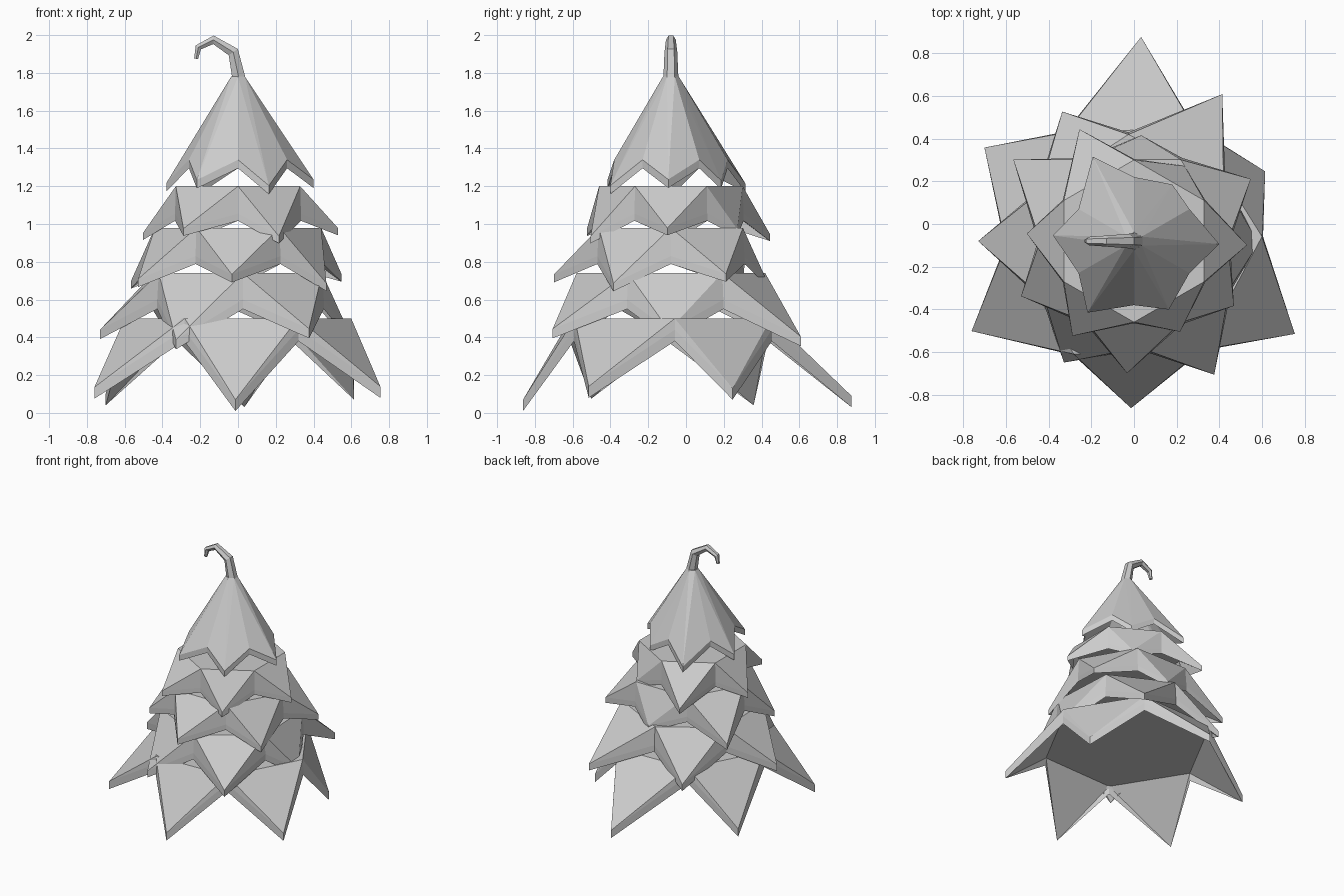
import bpy, bmesh
from math import cos, sin, radians

if "Cube" in bpy.data.objects:
    bpy.data.objects.remove(bpy.data.objects["Cube"])

CY = -0.08  # trunk axis is slightly towards the front
# shared branch pattern, anticlockwise: angle, reach factor, tip height offset
TIPS = [(-2, 1.0, .03), (56, .80, .02), (116, 1.10, -.02),
        (176, .95, -.01), (237, 1.0, .025), (297, .90, -.04)]


def polar(r, deg, z):
    a = radians(deg)
    return (r * cos(a), CY + r * sin(a), z)


def tier(name, rot, z_top, r_top, z_notch, r_notch, z_tip, reach, thick):
    """Six-pointed skirt with a flat top and hollow underside."""
    bm = bmesh.new()
    layers = []
    for dz in (0, -thick):
        ring, notch, tip = [], [], []
        for i, (ang, f, h) in enumerate(TIPS):
            a = -30 + 60 * i + rot
            ring.append(bm.verts.new(polar(r_top, a, z_top + dz)))
            notch.append(bm.verts.new(polar(r_notch, a, z_notch + dz)))
            tip.append(bm.verts.new(polar(reach * f, ang + rot,
                                          z_tip + h * reach / .87 + dz)))
        bm.faces.new(ring)
        for i in range(6):
            j = (i + 1) % 6
            bm.faces.new((ring[i], tip[i], ring[j]))
            bm.faces.new((ring[i], notch[i], tip[i]))
            bm.faces.new((ring[j], tip[i], notch[j]))
        layers.append([v for p in zip(notch, tip) for v in p])
    # rim joining the outer and inner skins
    top, low = layers
    for i in range(12):
        j = (i + 1) % 12
        bm.faces.new((top[i], low[i], low[j], top[j]))
    bmesh.ops.recalc_face_normals(bm, faces=bm.faces)
    me = bpy.data.meshes.new(name)
    bm.to_mesh(me)
    bm.free()
    ob = bpy.data.objects.new(name, me)
    bpy.context.collection.objects.link(ob)


# foliage, top to bottom
tier("crown_tier", 0, 1.78, .042, 1.34, .30, 1.222, .40, .045)
tier("upper_tier", 0, 1.20, .38, 1.055, .385, .96, .53, .038)
tier("middle_tier", 30, .98, .44, .83, .45, .715, .62, .042)
tier("lower_tier", -57, .74, .50, .60, .51, .42, .73, .05)
tier("bottom_tier", -28, .50, .60, .44, .605, .11, .87, .06)

# curled tip
cu = bpy.data.curves.new("curled_tip", 'CURVE')
cu.dimensions = '3D'
cu.bevel_depth = .04
cu.bevel_resolution = 1
cu.use_fill_caps = True
path = [(.005, 1.77, 1.0), (-.025, 1.91, .85), (-.13, 1.975, .65),
        (-.21, 1.935, .5), (-.222, 1.875, .3)]
sp = cu.splines.new('POLY')
sp.points.add(len(path) - 1)
for p, (x, z, r) in zip(sp.points, path):
    p.co = (x, CY, z, 1)
    p.radius = r
sp.use_smooth = False
bpy.context.collection.objects.link(bpy.data.objects.new("curled_tip", cu))
